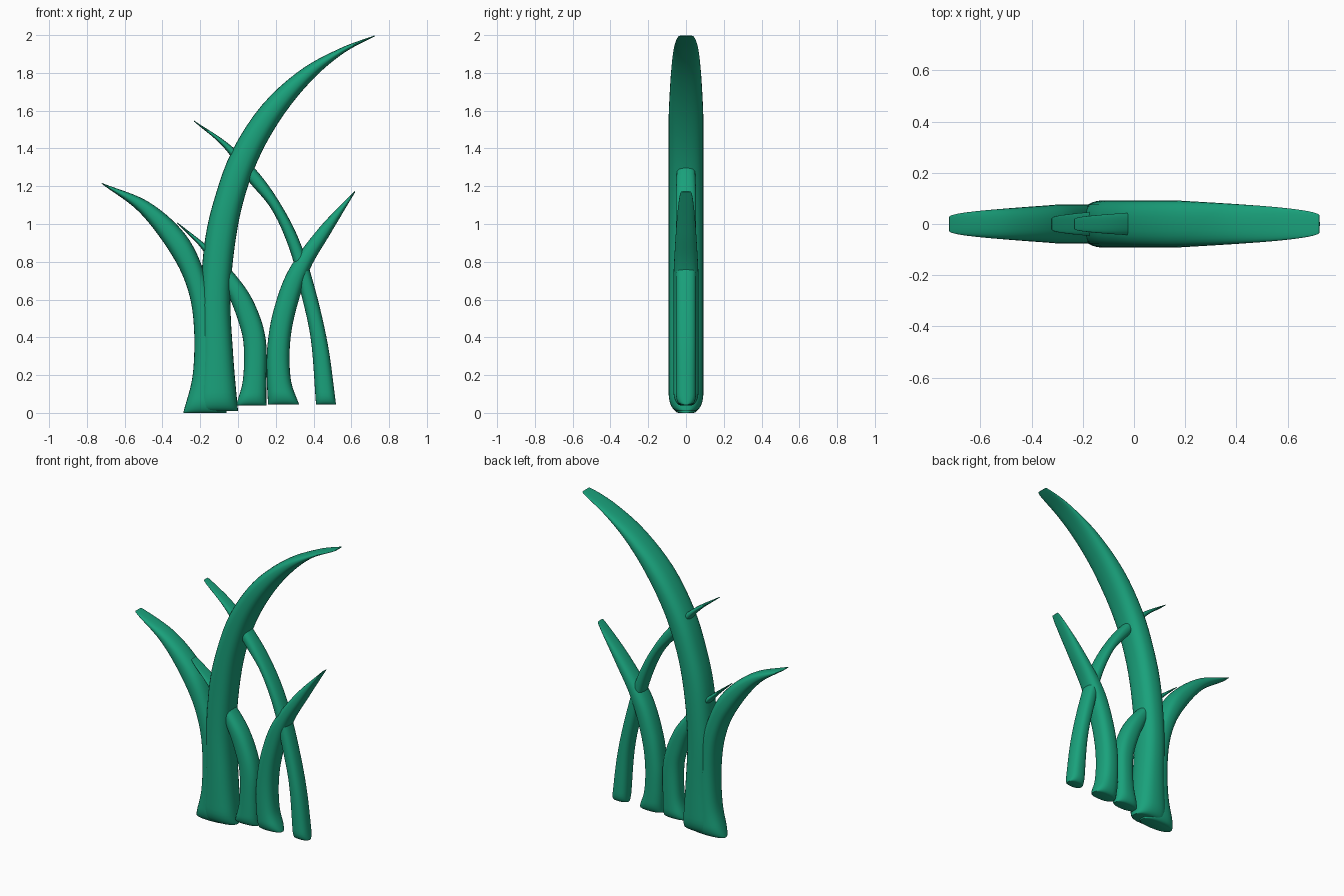
import bpy, bmesh, math
from mathutils import Vector

if "Cube" in bpy.data.objects:
    bpy.data.objects.remove(bpy.data.objects["Cube"])

mat = bpy.data.materials.new("grass_green")
mat.diffuse_color = (0.01, 0.36, 0.2, 1)
mat.use_nodes = True
mat.node_tree.nodes["Principled BSDF"].inputs["Base Color"].default_value = mat.diffuse_color


def spline(pts, t):
    # Catmull-Rom point, t in 0..1
    n = len(pts) - 1
    i = min(int(t * n), n - 1)
    f = t * n - i
    P = [Vector(p) for p in pts]
    P = [2 * P[0] - P[1]] + P + [2 * P[-1] - P[-2]]
    a, b, c, d = P[i:i + 4]
    return 0.5 * (2 * b + (c - a) * f + (2 * a - 5 * b + 4 * c - d) * f * f
                  + (3 * b - a - 3 * c + d) * f ** 3)


def blade(name, left, right, half, rings=56, sides=28):
    # loft rounded sections between two front-view (x, z) edges
    bm = bmesh.new()
    loops = []
    z0, r = min(left[0][1], right[0][1]), half
    for k in range(rings + 1):
        t = (1 - math.cos(math.pi * k / rings)) / 2
        a, b = spline(left, t), spline(right, t)
        mid, span = (a + b) / 2, (b - a) / 2
        h = half * min(1, 0.36 + 0.64 * math.sqrt((1 - t) / 0.35))
        d = min(1, max(0, mid.y - z0) / r)
        h *= 0.5 + 0.5 * math.sqrt(max(0, 1 - (1 - d) ** 2))
        loop = []
        for j in range(sides):
            q = 2 * math.pi * j / sides
            c, s = math.cos(q), math.sin(q)
            c = math.copysign(abs(c) ** 0.8, c)
            s = math.copysign(abs(s) ** 0.8, s)
            p = mid + span * c
            loop.append(bm.verts.new((p.x, h * s, p.y)))
        loops.append(loop)
    for A, B in zip(loops, loops[1:]):
        for j in range(sides):
            m = (j + 1) % sides
            bm.faces.new((A[j], A[m], B[m], B[j]))
    bm.faces.new(loops[0][::-1])
    bm.faces.new(loops[-1])
    bmesh.ops.recalc_face_normals(bm, faces=bm.faces)
    me = bpy.data.meshes.new(name)
    bm.to_mesh(me)
    bm.free()
    me.materials.append(mat)
    ob = bpy.data.objects.new(name, me)
    bpy.context.collection.objects.link(ob)
    bpy.ops.object.select_all(action='DESELECT')
    ob.select_set(True)
    bpy.context.view_layer.objects.active = ob
    bpy.ops.object.shade_smooth_by_angle(angle=math.radians(40))


# tall central blade
blade("tall_blade",
      [(-.22, .01), (-.2, .3), (-.2, .6), (-.175, .915), (-.12, 1.15), (-.03, 1.39),
       (.127, 1.63), (.33, 1.815), (.54, 1.93), (.722, 1.998)],
      [(0, .01), (-.025, .3), (-.04, .62), (-.012, .92), (.04, 1.16), (.125, 1.38),
       (.25, 1.59), (.40, 1.77), (.56, 1.905), (.725, 1.994)], .092)

# left leaning blade
blade("left_blade",
      [(-.29, 0), (-.24, .2), (-.233, .45), (-.265, .65), (-.35, .835), (-.52, 1.06), (-.722, 1.213)],
      [(-.06, 0), (-.09, .2), (-.11, .48), (-.17, .72), (-.275, .94), (-.47, 1.115), (-.72, 1.217)], .076)

# short blade passing through the tall one
blade("short_blade",
      [(-.01, .04), (.026, .175), (.03, .36), (0, .49), (-.06, .64), (-.18, .852), (-.322, 1.004)],
      [(.15, .04), (.15, .2), (.148, .38), (.108, .53), (.03, .675), (-.13, .855), (-.32, 1.008)], .06)

# right leaning blade
blade("right_blade",
      [(.159, .045), (.152, .2), (.156, .36), (.19, .55), (.27, .76), (.43, .98), (.618, 1.174)],
      [(.323, .045), (.28, .175), (.275, .36), (.307, .545), (.38, .76), (.49, .95), (.621, 1.17)], .066)

# thin blade crossing to the upper left
blade("thin_blade",
      [(.413, .045), (.386, .386), (.333, .635), (.275, .86), (.18, 1.074), (.053, 1.23), (-.08, 1.41), (-.234, 1.543)],
      [(.519, .045), (.476, .36), (.407, .66), (.33, .9), (.235, 1.09), (.11, 1.27), (-.05, 1.425), (-.232, 1.547)], .053)
